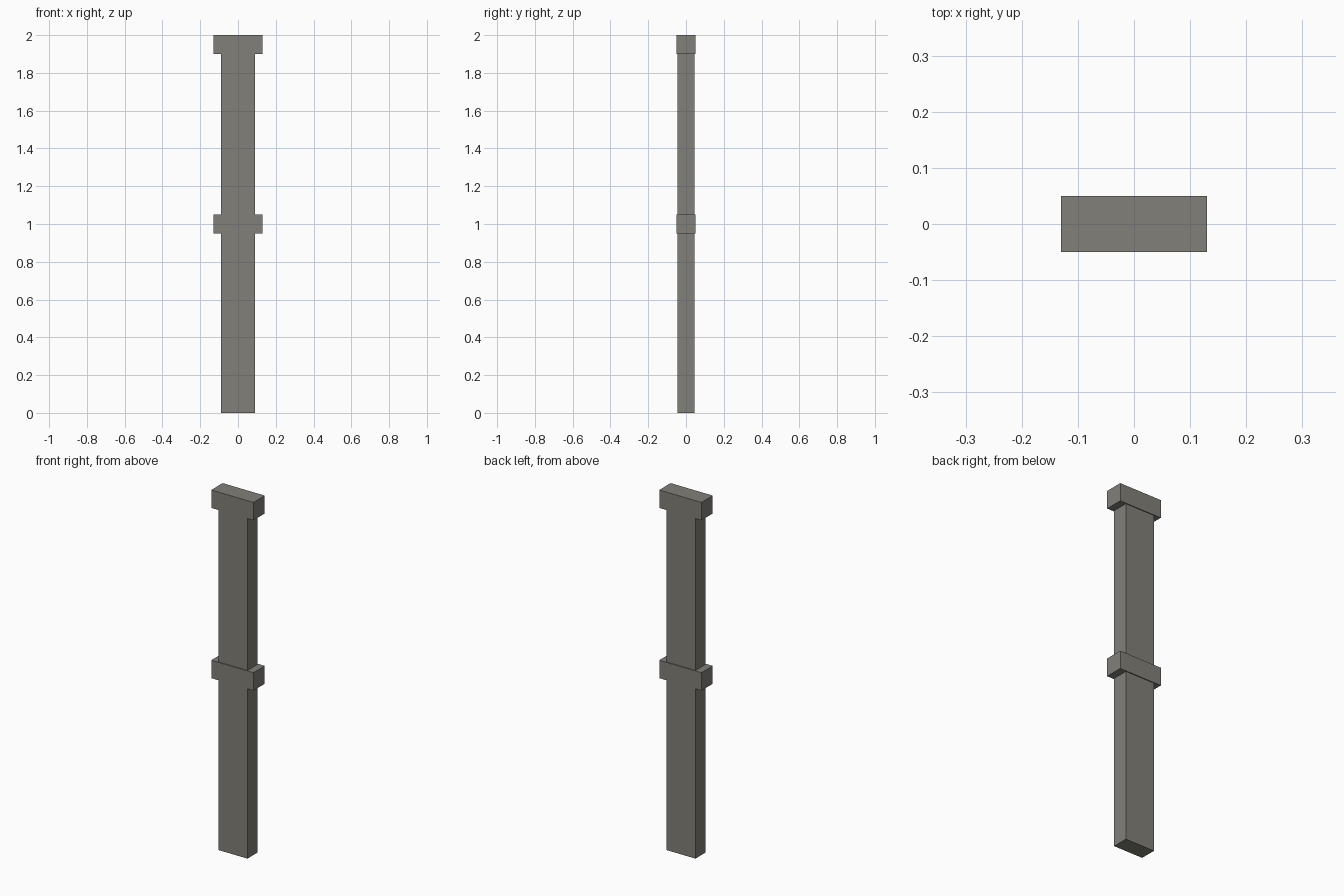
import bpy

if "Cube" in bpy.data.objects:
    bpy.data.objects.remove(bpy.data.objects["Cube"])

stone = bpy.data.materials.new("warm_grey_stone")
stone.diffuse_color = (0.22, 0.215, 0.188, 1.0)
stone.use_nodes = True
stone.node_tree.nodes["Principled BSDF"].inputs["Base Color"].default_value = stone.diffuse_color


def box(name, half_x, half_y, z0, z1):
    """Axis-aligned block centred on x and y, between two heights."""
    bpy.ops.mesh.primitive_cube_add(size=1, location=(0, 0, (z0 + z1) / 2))
    ob = bpy.context.object
    ob.name = name
    ob.scale = (half_x * 2, half_y * 2, z1 - z0)
    bpy.ops.object.transform_apply(location=False, rotation=False, scale=True)
    ob.data.materials.append(stone)
    return ob


# Upright shaft
box("pillar_shaft", 0.09, 0.045, 0.0, 1.92)

# Wider collars at mid height and at the top
for name, z0 in (("middle_collar", 0.95), ("top_cap", 1.90)):
    box(name, 0.13, 0.05, z0, z0 + 0.10)
